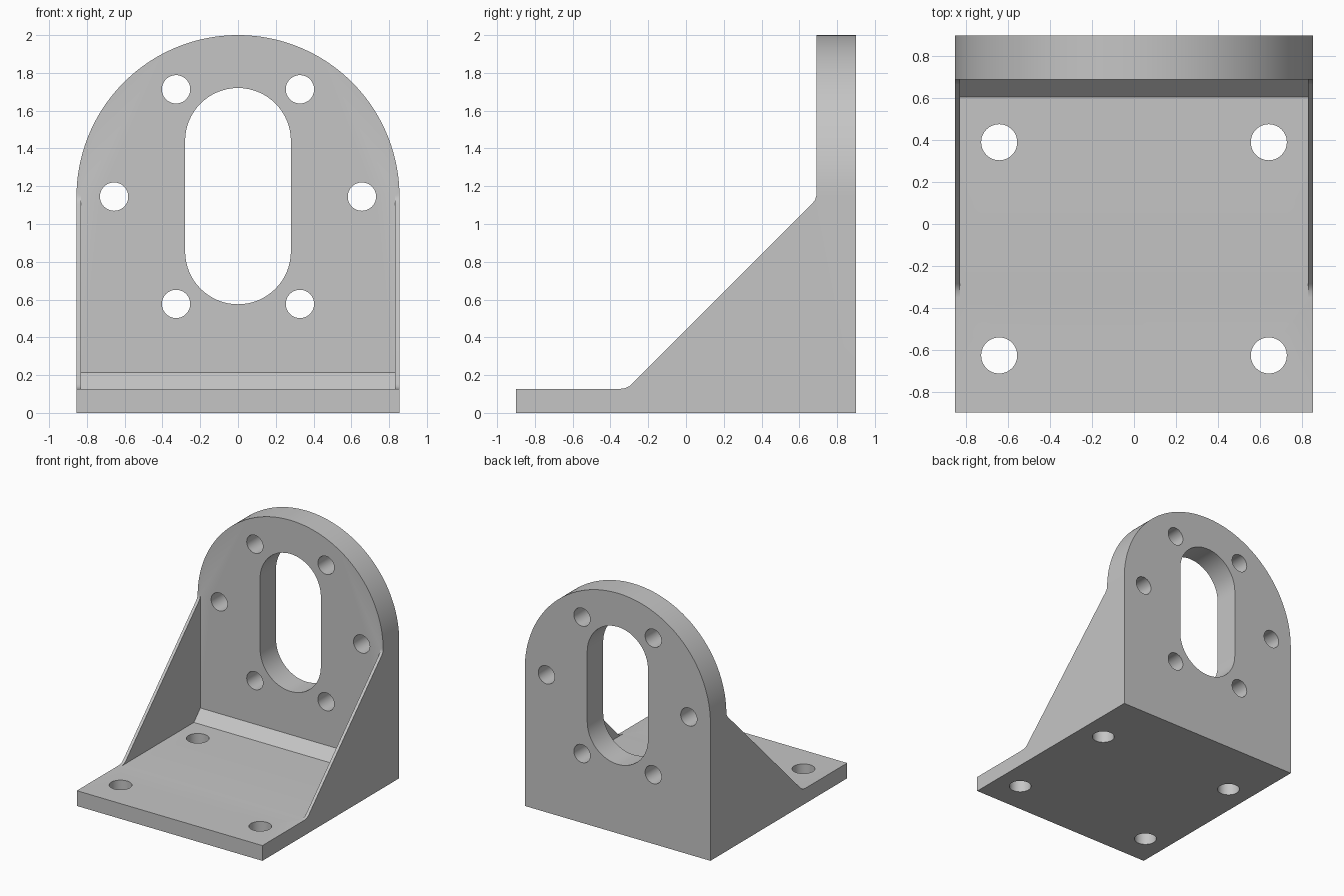
import bpy, bmesh
from math import pi, sin, cos, radians
from mathutils import Vector

cube = bpy.data.objects.get("Cube")
if cube:
    bpy.data.objects.remove(cube, do_unlink=True)

metal = bpy.data.materials.new("plain grey metal")
metal.use_nodes = True
grey = (0.56, 0.56, 0.56, 1)
metal.diffuse_color = grey
metal.node_tree.nodes["Principled BSDF"].inputs["Base Color"].default_value = grey

W, ARC_Z = 0.855, 1.145          # half width, centre of the arch and bolt circle
FLOOR, WALL = 0.127, 0.69        # top of the base, front of the upright


def prism(name, points, axis, lo, hi):
    """Extrude a closed 2D outline along x, y or z."""
    place = {"x": lambda a, b, t: (t, a, b),
             "y": lambda a, b, t: (a, t, b),
             "z": lambda a, b, t: (a, b, t)}[axis]
    bm = bmesh.new()
    face = bm.faces.new([bm.verts.new(place(a, b, lo)) for a, b in points])
    grown = bmesh.ops.extrude_face_region(bm, geom=[face])["geom"]
    bmesh.ops.translate(bm, vec=Vector(place(0, 0, hi - lo)),
                        verts=[v for v in grown if isinstance(v, bmesh.types.BMVert)])
    bmesh.ops.recalc_face_normals(bm, faces=bm.faces)
    mesh = bpy.data.meshes.new(name)
    bm.to_mesh(mesh)
    bm.free()
    mesh.materials.append(metal)
    obj = bpy.data.objects.new(name, mesh)
    bpy.context.collection.objects.link(obj)
    return obj


def arc(cx, cy, r, start, end, steps):
    return [(cx + r * cos(start + (end - start) * i / steps),
             cy + r * sin(start + (end - start) * i / steps)) for i in range(steps + 1)]


def circle(cx, cy, r):
    return arc(cx, cy, r, 0, 2 * pi, 48)[:-1]


def combine(target, tool, operation):
    tool.hide_render = True
    mod = target.modifiers.new("cut", "BOOLEAN")
    mod.object, mod.operation, mod.solver = tool, operation, "EXACT"
    bpy.context.view_layer.objects.active = target
    bpy.ops.object.modifier_apply(modifier=mod.name)
    bpy.data.objects.remove(tool, do_unlink=True)


# Side silhouette: base, sloping gusset with eased ends, upright
side = [(-0.9, 0), (0.9, 0), (0.9, 2.1), (WALL, 2.1), (WALL, 1.15), (0.683, 1.126),
        (0.668, 1.108), (-0.285, 0.155), (-0.3, 0.141), (-0.322, 0.131), (-0.35, FLOOR),
        (-0.9, FLOOR)]
bracket = prism("mounting_bracket", side, "x", -1, 1)

# Pocket between the thin side gussets, leaving the inner corner chamfer
pocket = [(-0.35, FLOOR), (0.605, FLOOR), (WALL, 0.215), (WALL, 1.15), (-0.35, 1.15)]
combine(bracket, prism("pocket_cutter", pocket, "x", -0.83, 0.83), "DIFFERENCE")

# Arched front outline
arch = [(-W, -0.1), (W, -0.1)] + arc(0, ARC_Z, W, 0, pi, 96)
combine(bracket, prism("arch_outline", arch, "y", -1, 1), "INTERSECT")

# Long slot in the upright
slot = arc(0, 1.44, 0.28, 0, pi, 32) + arc(0, 0.855, 0.28, pi, 2 * pi, 32)
combine(bracket, prism("slot_cutter", slot, "y", 0.5, 1), "DIFFERENCE")

# Six bolt holes around the slot
for i in range(6):
    a = radians(60 * i)
    hole = circle(0.656 * cos(a), ARC_Z + 0.656 * sin(a), 0.075)
    combine(bracket, prism("bolt_cutter", hole, "y", 0.5, 1), "DIFFERENCE")

# Four mounting holes in the base
for x in (-0.643, 0.643):
    for y in (-0.627, 0.39):
        combine(bracket, prism("base_cutter", circle(x, y, 0.086), "z", -0.1, 0.3), "DIFFERENCE")

bpy.ops.object.select_all(action="DESELECT")
bracket.select_set(True)
bpy.context.view_layer.objects.active = bracket
bpy.ops.object.shade_smooth_by_angle(angle=radians(25))
